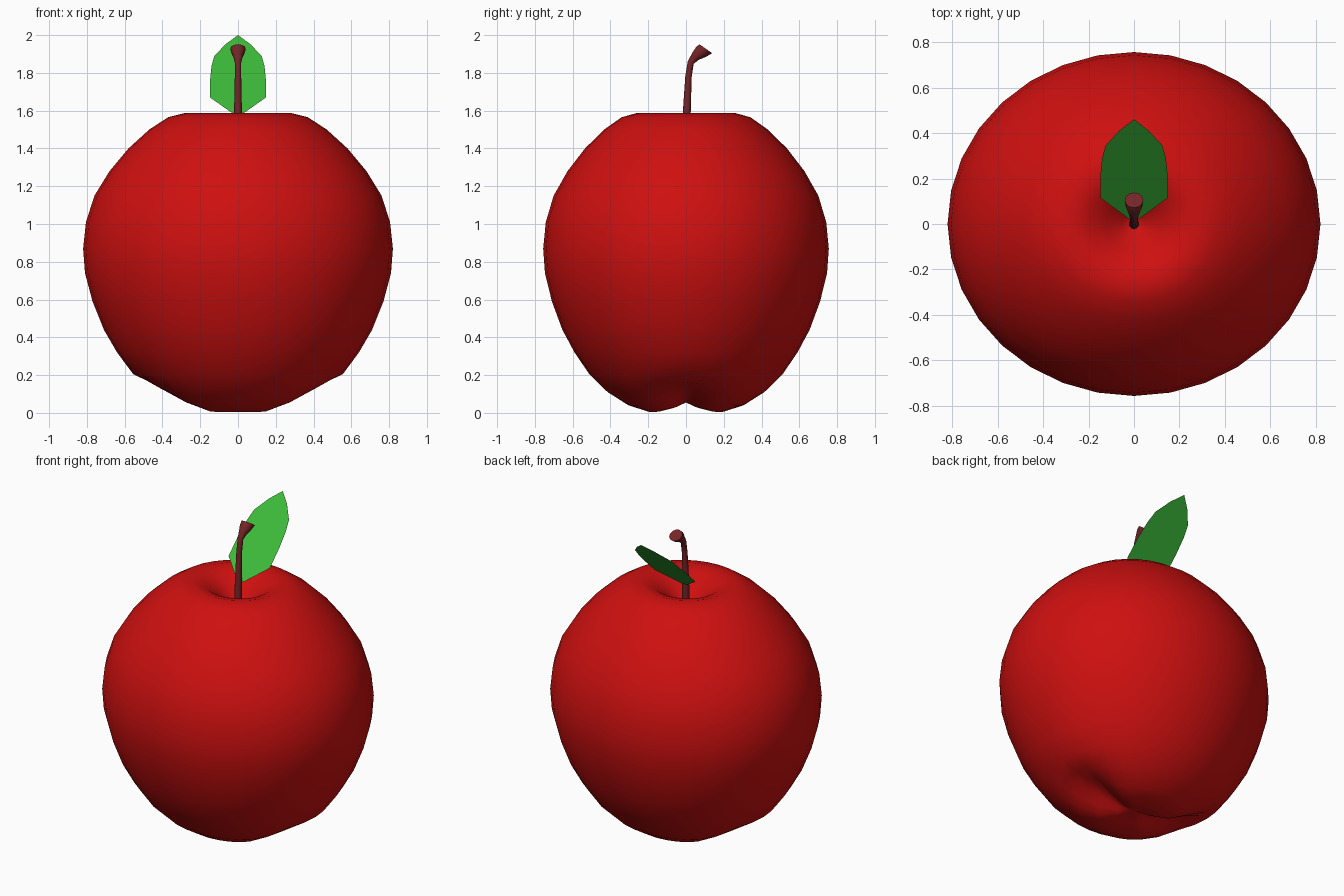
import bpy
import bmesh
from math import sin, cos, pi, radians

cube = bpy.data.objects.get("Cube")
if cube:
    bpy.data.objects.remove(cube, do_unlink=True)


def make_material(name, rgb):
    mat = bpy.data.materials.new(name)
    mat.use_nodes = True
    color = (*rgb, 1)
    mat.diffuse_color = color
    bsdf = mat.node_tree.nodes["Principled BSDF"]
    bsdf.inputs["Base Color"].default_value = color
    bsdf.inputs["Roughness"].default_value = 0.6
    return mat


def finish(bm, name, mat, smooth=None, recalc=True):
    if recalc:
        bmesh.ops.recalc_face_normals(bm, faces=bm.faces)
    mesh = bpy.data.meshes.new(name)
    bm.to_mesh(mesh)
    bm.free()
    mesh.materials.append(mat)
    obj = bpy.data.objects.new(name, mesh)
    bpy.context.collection.objects.link(obj)
    if smooth:
        bpy.ops.object.select_all(action="DESELECT")
        obj.select_set(True)
        bpy.context.view_layer.objects.active = obj
        bpy.ops.object.shade_smooth_by_angle(angle=radians(smooth))
    return obj


def skin_rings(bm, rings):
    for low, high in zip(rings, rings[1:]):
        n = len(low)
        for i in range(n):
            j = (i + 1) % n
            bm.faces.new((low[i], low[j], high[j], high[i]))


def close_with_point(bm, ring, point):
    tip = bm.verts.new(point)
    for i in range(len(ring)):
        bm.faces.new((ring[i - 1], ring[i], tip))


red = make_material("apple red", (0.62, 0.005, 0.005))
brown = make_material("stem brown", (0.18, 0.018, 0.02))
green = make_material("leaf green", (0.045, 0.49, 0.042))

# Fruit: lathed profile (radius, height, crease lift), oval in plan,
# with a crease running left to right underneath
SEGMENTS = 32
DEPTH = 0.922
profile = [
    (0.10, 0.025, 0.04), (0.21, 0.005, 0.10), (0.33, 0.04, 0.10),
    (0.45, 0.11, 0.05), (0.555, 0.205, 0), (0.64, 0.32, 0),
    (0.71, 0.44, 0), (0.77, 0.59, 0), (0.81, 0.74, 0), (0.82, 0.87, 0),
    (0.805, 1.01, 0), (0.76, 1.15, 0), (0.68, 1.28, 0), (0.58, 1.4, 0),
    (0.47, 1.5, 0), (0.37, 1.565, 0), (0.28, 1.588, 0),
    (0.2, 1.565, 0), (0.12, 1.51, 0), (0.05, 1.45, 0),
]
bm = bmesh.new()
rings = []
for r, z, lift in profile:
    ring = []
    for i in range(SEGMENTS):
        a = 2 * pi * i / SEGMENTS
        ring.append(bm.verts.new((r * cos(a), DEPTH * r * sin(a),
                                  z + lift * abs(cos(a)) ** 10)))
    rings.append(ring)
skin_rings(bm, rings)
close_with_point(bm, rings[0], (0, 0, 0.055))
close_with_point(bm, rings[-1], (0, 0, 1.42))
finish(bm, "fruit", red, smooth=80)

# Stem: round rings (y, z, radius, tilt) bending back into a flared end
stem_path = [
    (0, 1.4, 0.023, 0), (0.004, 1.59, 0.021, 0), (0.013, 1.78, 0.017, 3),
    (0.025, 1.855, 0.017, 22), (0.05, 1.887, 0.025, 48),
    (0.08, 1.911, 0.037, 42), (0.105, 1.928, 0.041, 35),
]
SIDES = 12
bm = bmesh.new()
rings = []
for y, z, r, tilt in stem_path:
    t = radians(tilt)
    ring = []
    for i in range(SIDES):
        a = 2 * pi * i / SIDES
        ring.append(bm.verts.new((r * cos(a), y + r * sin(a) * cos(t),
                                  z - r * sin(a) * sin(t))))
    rings.append(ring)
skin_rings(bm, rings)
bm.faces.new(rings[0])
bm.faces.new(rings[-1])
finish(bm, "stem", brown, smooth=45)

# Leaf: flat sheet leaning back, outline mirrored across the centre
half_outline = [(0.03, 0.028), (0.148, 0.115), (0.148, 0.21), (0.14, 0.29),
                (0.125, 0.345), (0.065, 0.41)]
outline = ([(0, 0.01)] + half_outline + [(0, 0.46)]
           + [(-x, y) for x, y in reversed(half_outline)])
bm = bmesh.new()
bm.faces.new([bm.verts.new((x, y, 1.56 + 0.957 * y)) for x, y in outline])
finish(bm, "leaf", green, recalc=False)
